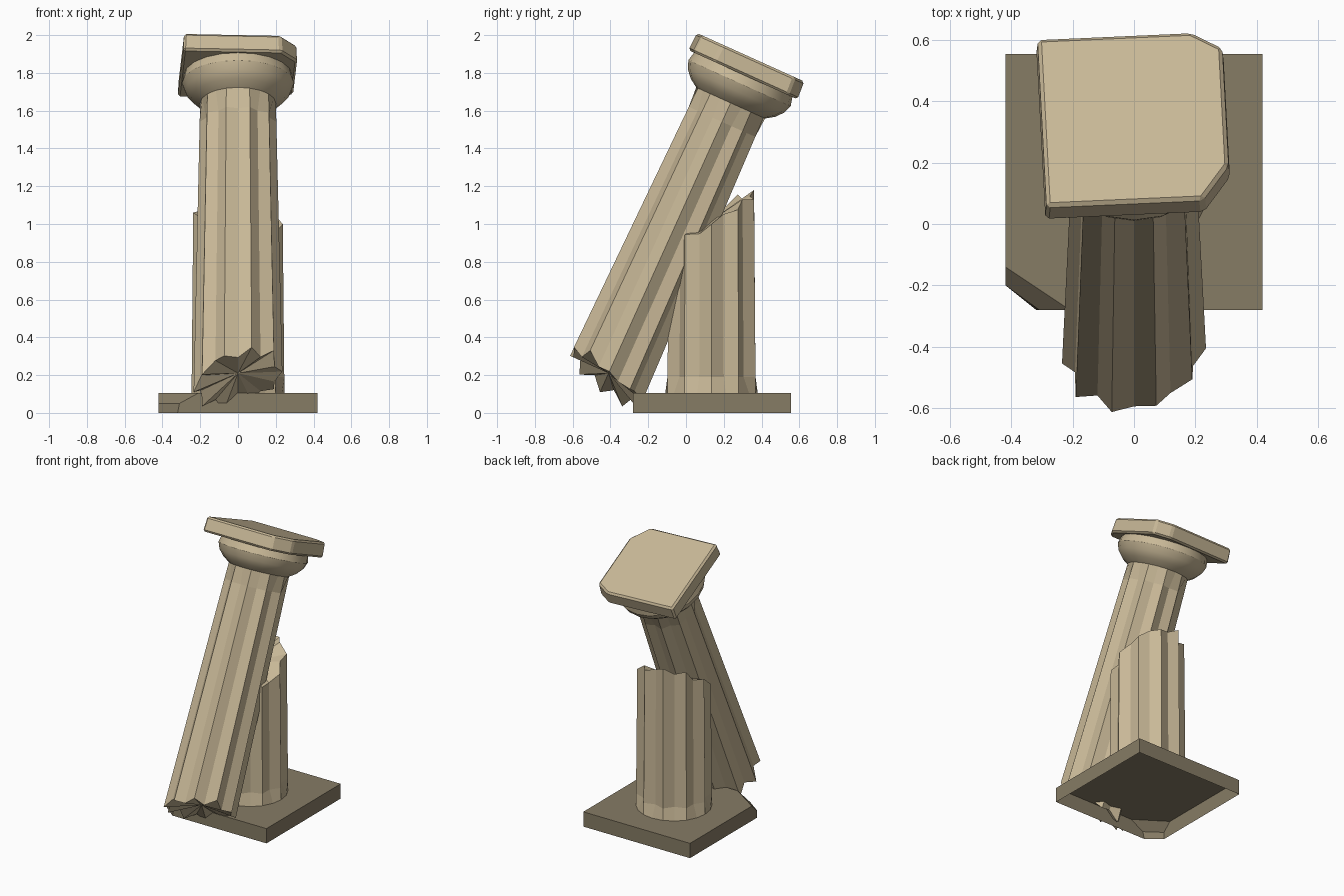
import bpy
from math import sin, cos, radians, tau
from mathutils import Matrix

cube = bpy.data.objects.get("Cube")
if cube:
    bpy.data.objects.remove(cube)


def material(name, colour):
    mat = bpy.data.materials.new(name)
    mat.use_nodes = True
    mat.diffuse_color = (*colour, 1)
    bsdf = next(n for n in mat.node_tree.nodes if n.type == 'BSDF_PRINCIPLED')
    bsdf.inputs["Base Color"].default_value = (*colour, 1)
    return mat


pale_stone = material("pale_stone", (0.58, 0.48, 0.31))
dark_stone = material("dark_stone", (0.24, 0.20, 0.13))


def loft(name, rings, mat, matrix=Matrix(), bottom=None, top=None):
    """Join rings of equal length; an end is open (None), flat ('flat') or a fan to a point."""
    n = len(rings[0])
    verts = [p for ring in rings for p in ring]
    faces = []
    for k in range(len(rings) - 1):
        for i in range(n):
            a, b, j = k * n, (k + 1) * n, (i + 1) % n
            faces.append((a + i, a + j, b + j, b + i))
    for end, start, flip in ((bottom, 0, True), (top, (len(rings) - 1) * n, False)):
        loop = list(range(start, start + n))
        if flip:
            loop.reverse()
        if end == 'flat':
            faces.append(loop)
        elif end is not None:
            verts.append(end)
            faces += [(loop[i], loop[(i + 1) % n], len(verts) - 1) for i in range(n)]
    mesh = bpy.data.meshes.new(name)
    mesh.from_pydata(verts, [], faces)
    mesh.materials.append(mat)
    obj = bpy.data.objects.new(name, mesh)
    bpy.context.collection.objects.link(obj)
    obj.matrix_world = matrix
    return obj


FLUTES = 10
SIDES = FLUTES * 2


def fluted_ring(outer, inner, height):
    """Ring starting at the front in a groove; height is a number or a rule f(i, x, y)."""
    ring = []
    for i in range(SIDES):
        r = outer if i % 2 else inner
        x, y = r * sin(tau * i / SIDES), -r * cos(tau * i / SIDES)
        ring.append((x, y, height(i, x, y) if callable(height) else height))
    return ring


def circle(r, z):
    return fluted_ring(r, r, z)


# Plinth with a chipped corner, open underneath
def plinth_ring(z, chip_x, chip_y):
    x, front, back = 0.42, -0.28, 0.555
    return [(x, front, z), (x, back, z), (-x, back, z),
            (-x, front + chip_y, z), (-x + chip_x, front, z)]


loft("plinth", [plinth_ring(0, 0.10, 0.08), plinth_ring(0.05, 0.11, 0.08),
                plinth_ring(0.105, 0.21, 0.14)], dark_stone, top='flat')

# Standing stump with a slanted, jagged break
stump_jag = [0, 0.01, -0.01, 0.02, -0.02]


def stump_break(i, x, y):
    return 0.925 + 0.58 * y - 0.13 * x + stump_jag[i % 5]


loft("standing_stump",
     [circle(0.245, 0), fluted_ring(0.245, 0.21, 0.085), fluted_ring(0.237, 0.203, stump_break)],
     pale_stone, Matrix.Translation((0, 0.135, 0.105)), top=(0, 0, 0.915))

# Leaning shaft with a jagged lower end
lean = Matrix.Translation((0, -0.41, 0.21)) @ Matrix.Rotation(radians(-24.3), 4, 'X')
shaft_jag = [0, 0.05, 0.02, 0.07, 0.01, 0.01, -0.02, -0.03, -0.03, -0.06,
             -0.05, -0.11, -0.08, -0.13, -0.07, -0.11, -0.04, -0.07, 0, 0]
LENGTH = 1.57
loft("leaning_shaft",
     [fluted_ring(0.235, 0.203, lambda i, x, y: shaft_jag[i]),
      fluted_ring(0.203, 0.176, LENGTH - 0.11), circle(0.2, LENGTH)],
     pale_stone, lean, bottom=(0, 0, 0), top='flat')

# Rounded cushion of the capital
profile = [(0.2, 0), (0.245, 0.03), (0.28, 0.07), (0.297, 0.115), (0.285, 0.165)]
cushion = loft("capital_cushion", [circle(r, LENGTH + s) for r, s in profile],
               pale_stone, lean, bottom='flat', top='flat')
bpy.ops.object.select_all(action='DESELECT')
bpy.context.view_layer.objects.active = cushion
cushion.select_set(True)
bpy.ops.object.shade_smooth_by_angle(angle=radians(30))


# Square capital slab, slightly twisted, two corners chipped
def slab_ring(h, z):
    return [(-h, -h, z), (h - 0.09, -h, z), (h, -h + 0.12, z),
            (h, h - 0.06, z), (h - 0.1, h, z), (-h, h, z)]


slab = loft("capital_slab", [slab_ring(0.305, LENGTH + 0.163), slab_ring(0.3, LENGTH + 0.264)],
            pale_stone, lean @ Matrix.Rotation(radians(2.8), 4, 'Z'), bottom='flat', top='flat')
bevel = slab.modifiers.new("worn_edges", 'BEVEL')
bevel.width = 0.012
bevel.segments = 1
